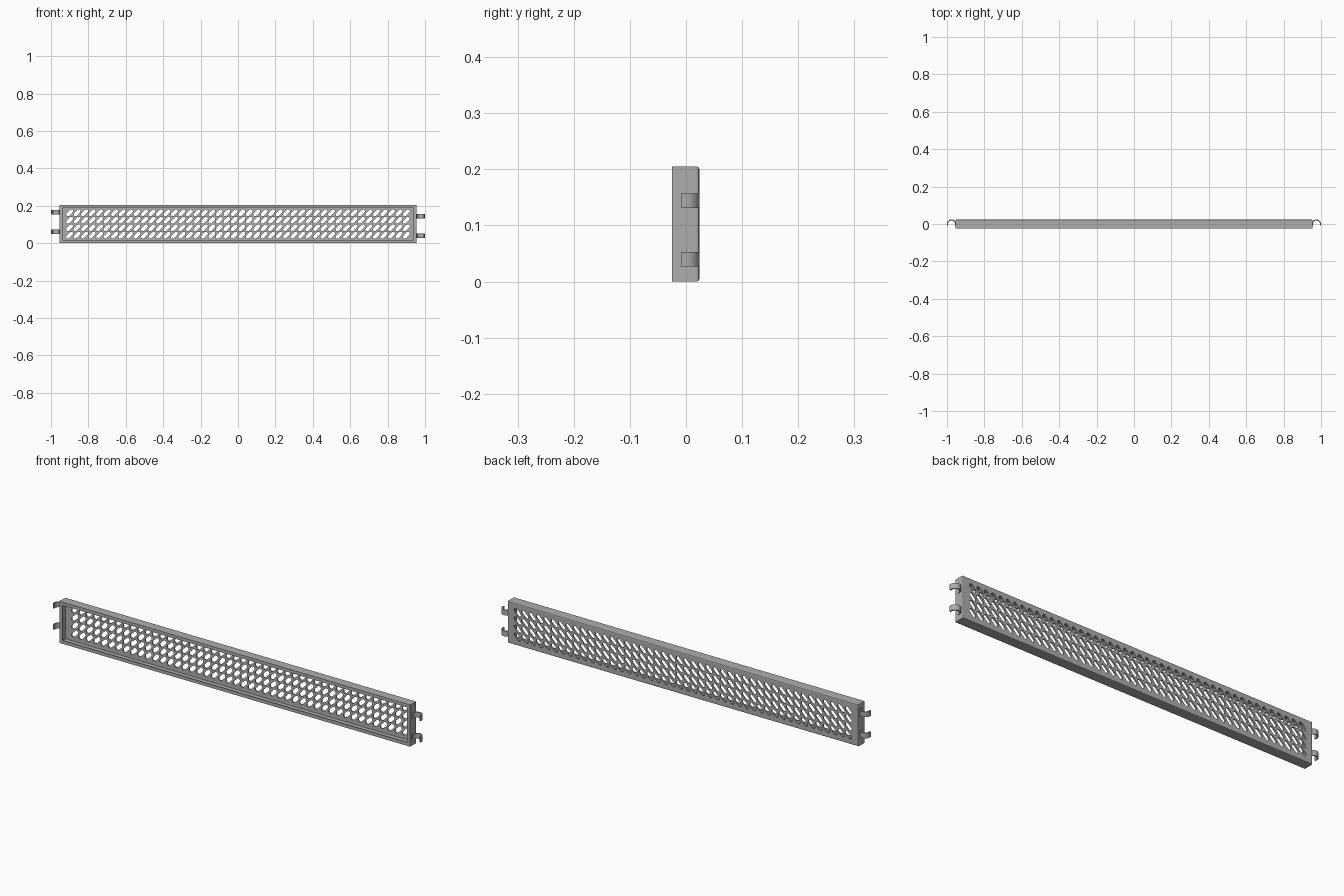
import bpy, bmesh, math

cube = bpy.data.objects.get("Cube")
if cube:
    bpy.data.objects.remove(cube)

steel = bpy.data.materials.new("galvanised grey")
steel.use_nodes = True
grey = (0.42, 0.42, 0.42, 1)
steel.diffuse_color = grey
steel.node_tree.nodes["Principled BSDF"].inputs["Base Color"].default_value = grey

HALF_X, HALF_Z, MID_Z = 0.954, 0.1025, 0.1025
BACK, FRONT = 0.024, -0.025
DECK = 0.007
PITCH, COLUMNS, ROWS = 0.04, 46, 4


def add_object(name, bm):
    bmesh.ops.recalc_face_normals(bm, faces=bm.faces)
    mesh = bpy.data.meshes.new(name)
    bm.to_mesh(mesh)
    bm.free()
    obj = bpy.data.objects.new(name, mesh)
    bpy.context.collection.objects.link(obj)
    mesh.materials.append(steel)
    return obj


def add_spline(curve, points):
    spline = curve.splines.new("POLY")
    spline.points.add(len(points) - 1)
    for p, (x, z) in zip(spline.points, points):
        p.co = (x, z, 0, 1)
    spline.use_cyclic_u = True


def slot(cx, cz, half=0.0125, radius=0.0098, steps=6):
    """Outline of a rounded slot leaning to the right."""
    lean = math.pi / 4
    points = []
    for end in (1, -1):
        for i in range(steps + 1):
            a = lean + math.pi * (i / steps - 0.5 + (end < 0))
            points.append((cx + end * half * math.cos(lean) + radius * math.cos(a),
                           cz + end * half * math.sin(lean) + radius * math.sin(a)))
    return points


# Deck: flat plate pierced by rows of slanted slots
outline = bpy.data.curves.new("deck_outline", "CURVE")
outline.dimensions = "2D"
outline.fill_mode = "BOTH"
outline.extrude = DECK / 2
w, h = HALF_X - 0.005, HALF_Z - 0.005
add_spline(outline, [(-w, -h), (w, -h), (w, h), (-w, h)])
for c in range(COLUMNS):
    for r in range(ROWS):
        add_spline(outline, slot((c - (COLUMNS - 1) / 2) * PITCH,
                                 (r - (ROWS - 1) / 2) * PITCH))
helper = bpy.data.objects.new("deck_outline", outline)
bpy.context.collection.objects.link(helper)
bpy.context.view_layer.update()
deck_mesh = bpy.data.meshes.new_from_object(
    helper.evaluated_get(bpy.context.evaluated_depsgraph_get()))
bpy.data.objects.remove(helper)
deck = bpy.data.objects.new("perforated_deck", deck_mesh)
bpy.context.collection.objects.link(deck)
deck.rotation_euler = (math.pi / 2, 0, 0)
deck.location = (0, BACK - DECK / 2, MID_Z)
deck_mesh.materials.clear()
deck_mesh.materials.append(steel)

# Rim: folded channel profile (inset, depth) carried round the rectangle
profile = [(0.005, BACK), (0.0015, BACK - 0.0015), (0, BACK - 0.005), (0, FRONT),
           (0.016, FRONT), (0.016, FRONT + 0.005), (0.005, FRONT + 0.005),
           (0.005, BACK - DECK)]
bm = bmesh.new()
rings = []
for inset, y in profile:
    x, z = HALF_X - inset, HALF_Z - inset
    rings.append([bm.verts.new((sx * x, y, MID_Z + sz * z))
                  for sx, sz in ((-1, -1), (1, -1), (1, 1), (-1, 1))])
for a, b in zip(rings, rings[1:] + rings[:1]):
    for i in range(4):
        j = (i + 1) % 4
        bm.faces.new((a[i], a[j], b[j], b[i]))
add_object("channel_rim", bm)


# Hooks: bent flat bars, two at each end, staggered so planks interlock
def add_hook(name, side, z, width=0.026, thick=0.006, steps=12):
    centre_x, centre_y, radius = 0.975, 0.0, 0.025
    path = [(math.pi * (1 - i / steps), 0) for i in range(steps + 1)]
    path = [(math.pi, -0.008)] + path + [(0, -0.008)]
    bm = bmesh.new()
    sections = []
    for a, drop in path:
        ring = []
        for r, dz in ((radius, -1), (radius, 1), (radius - thick, 1), (radius - thick, -1)):
            ring.append(bm.verts.new((side * (centre_x + r * math.cos(a)),
                                      centre_y - 0.001 + r * math.sin(a) + drop,
                                      z + dz * width / 2)))
        sections.append(ring)
    for a, b in zip(sections, sections[1:]):
        for i in range(4):
            j = (i + 1) % 4
            bm.faces.new((a[i], a[j], b[j], b[i]))
    bm.faces.new(sections[0])
    bm.faces.new(sections[-1])
    hook = add_object(name, bm)
    bpy.ops.object.select_all(action="DESELECT")
    hook.select_set(True)
    bpy.context.view_layer.objects.active = hook
    bpy.ops.object.shade_smooth_by_angle(angle=math.radians(35))


for level, z in (("lower", 0.04), ("upper", 0.144)):
    add_hook("left_" + level + "_hook", 1, z)
for level, z in (("upper", 2 * MID_Z - 0.04), ("lower", 2 * MID_Z - 0.144)):
    add_hook("right_" + level + "_hook", -1, z)
